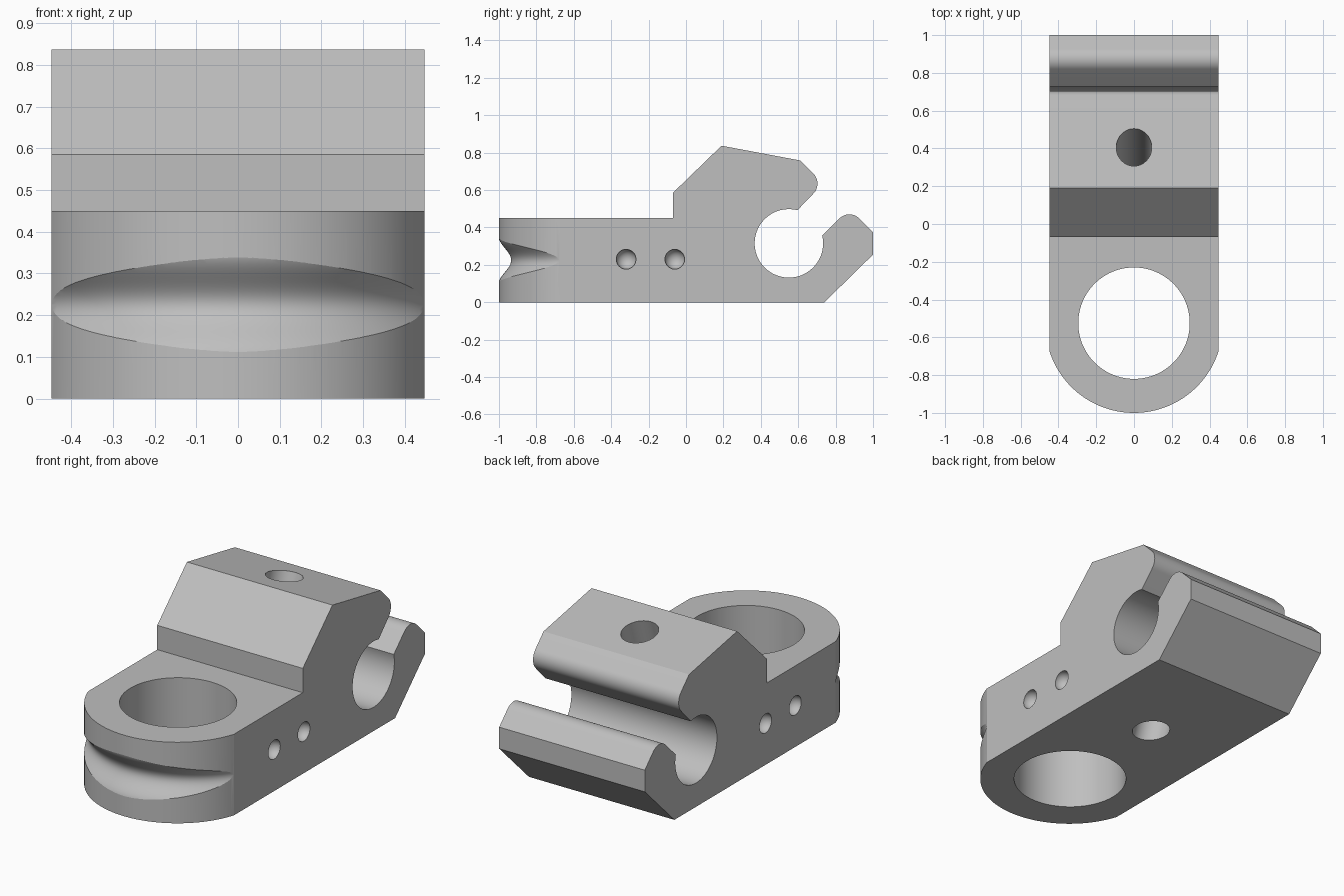
import bpy, bmesh
from math import sin, cos, pi, radians, atan2, hypot
from mathutils import Matrix, Vector

cube = bpy.data.objects.get("Cube")
if cube:
    bpy.data.objects.remove(cube)

steel = bpy.data.materials.new("plain grey")
steel.use_nodes = True
grey = (0.52, 0.52, 0.52, 1)
steel.diffuse_color = grey
steel.node_tree.nodes["Principled BSDF"].inputs["Base Color"].default_value = grey

HALF = 0.447      # half width of the block


def finish(bm, name):
    bmesh.ops.recalc_face_normals(bm, faces=bm.faces)
    mesh = bpy.data.meshes.new(name)
    bm.to_mesh(mesh)
    bm.free()
    mesh.materials.append(steel)
    ob = bpy.data.objects.new(name, mesh)
    bpy.context.collection.objects.link(ob)
    return ob


def prism(name, points, offset):
    bm = bmesh.new()
    face = bm.faces.new([bm.verts.new(p) for p in points])
    new = bmesh.ops.extrude_face_region(bm, geom=[face])["geom"]
    bmesh.ops.translate(bm, vec=offset, verts=[v for v in new if isinstance(v, bmesh.types.BMVert)])
    return finish(bm, name)


def cylinder(name, matrix, radius, depth, segments=64):
    bm = bmesh.new()
    bmesh.ops.create_cone(bm, cap_ends=True, segments=segments, radius1=radius,
                          radius2=radius, depth=depth, matrix=matrix)
    return finish(bm, name)


def arc(cx, cy, r, start, end, n):
    angles = [radians(start + (end - start) * i / n) for i in range(n + 1)]
    return [(cx + r * cos(a), cy + r * sin(a)) for a in angles]


def combine(ob, tool, operation="DIFFERENCE"):
    mod = ob.modifiers.new("cut", "BOOLEAN")
    mod.operation = operation
    mod.solver = "EXACT"
    mod.object = tool
    bpy.context.view_layer.objects.active = ob
    bpy.ops.object.modifier_apply(modifier=mod.name)
    bpy.data.objects.remove(tool)


# Side profile with rounded jaw tips and the open rod seat
R = 0.076
back_tip = arc(0.8735, 0.5015 - R * 2 ** 0.5, R, 45, 135, 14)
top_tip = arc(0.7345 - R * 2 ** 0.5, 0.6345, R, -45, 45, 14)
seat = arc(0.55, 0.315, 0.183, 13.5, -284.5, 72)
profile = ([(-1, 0), (0.74, 0), (1, 0.255), (1, 0.375)] + back_tip + seat + top_tip
           + [(0.611, 0.758), (0.19, 0.837), (-0.07, 0.585), (-0.07, 0.45), (-1, 0.45)])
body = prism("clamp_body", [(-HALF, y, z) for y, z in profile], (2 * HALF, 0, 0))

# Rounded front end
side = 0.145
edge = atan2(side, HALF) * 180 / pi
nose = arc(0, -0.53, hypot(HALF, side), -180 + edge, -edge, 64)
outline = [(-0.6, 1.2), (-0.6, -0.53 - side + 0.05), (-HALF, -0.53 - side + 0.05)] + nose
outline += [(HALF, -0.53 - side + 0.05), (0.6, -0.53 - side + 0.05), (0.6, 1.2)]
combine(body, prism("nose_outline", [(x, y, -0.2) for x, y in outline], (0, 0, 1.4)), "INTERSECT")

# Large vertical ring hole
combine(body, cylinder("ring_hole", Matrix.Translation((0, -0.525, 0.2)), 0.295, 1.0, 96))

# Slanted screw hole from the sloping top to the underside
low, high = Vector((0, 0.14, 0)), Vector((0, 0.407, 0.8))
axis = high - low
tilt = Matrix.Rotation(-atan2(axis.y, axis.z), 4, "X")
slant = Matrix.Translation((low + high) / 2) @ tilt @ Matrix.Diagonal((1, 1.06, 1, 1))
combine(body, cylinder("screw_hole", slant, 0.094, 1.3, 48))

# Soft groove round the nose, fading out at the sides
steps = 24
section = [(0.75, 0.355)]
for i in range(steps + 1):
    t = 1 - 2 * i / steps
    section.append((0.515 + 0.034 * (1 - cos(pi * t)), 0.225 + 0.13 * t))
section.append((0.75, 0.095))
bm = bmesh.new()
rings = []
for k in range(61):
    a = radians(-75 + 2.5 * k)
    rings.append([bm.verts.new((r * sin(a), -0.42 - r * cos(a), z)) for r, z in section])
count = len(section)
for one, two in zip(rings, rings[1:]):
    for i in range(count):
        j = (i + 1) % count
        bm.faces.new((one[i], one[j], two[j], two[i]))
bm.faces.new(rings[0])
bm.faces.new(rings[-1])
combine(body, finish(bm, "nose_groove"))

# Round dimples, two on each side
for sx in (-1, 1):
    for y in (-0.32, -0.06):
        bm = bmesh.new()
        bmesh.ops.create_uvsphere(bm, u_segments=32, v_segments=20, radius=0.053,
                                  matrix=Matrix.Translation((sx * (HALF - 0.005), y, 0.23)))
        combine(body, finish(bm, "side_dimple"))

# Smooth curved walls, keep creases sharp
bpy.ops.object.select_all(action="DESELECT")
body.select_set(True)
bpy.context.view_layer.objects.active = body
bpy.ops.object.shade_smooth_by_angle(angle=radians(14))
